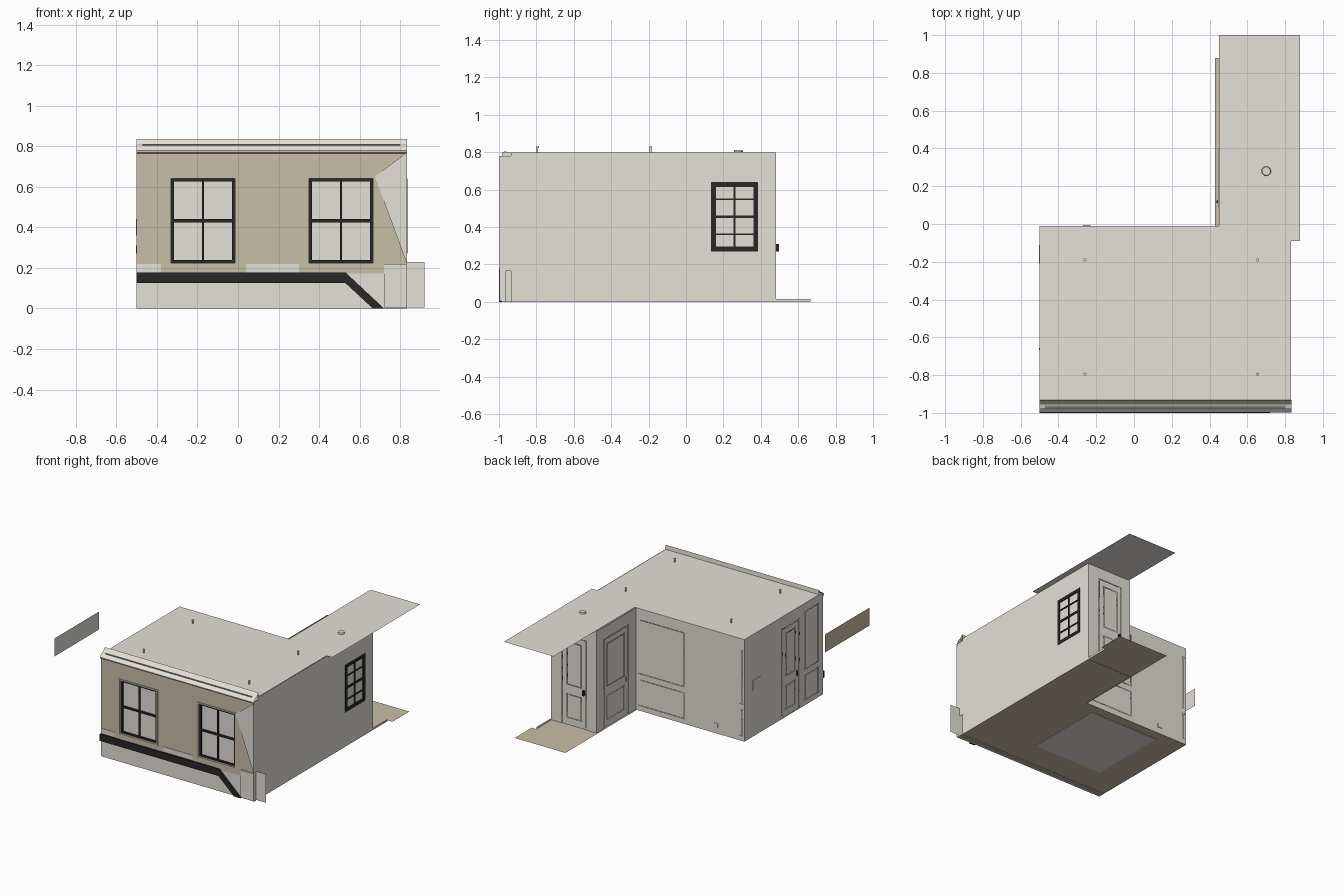
import bpy, bmesh, math

if "Cube" in bpy.data.objects:
    bpy.data.objects.remove(bpy.data.objects["Cube"])

def mat(name, c):
    m = bpy.data.materials.new(name)
    m.diffuse_color = (*c, 1)
    m.use_nodes = True
    m.node_tree.nodes["Principled BSDF"].inputs["Base Color"].default_value = m.diffuse_color
    return m

LIGHT = mat("warm light grey", (0.78, 0.75, 0.70))
TAN = mat("tan", (0.59, 0.51, 0.39))
BLACK = mat("black", (0.02, 0.02, 0.02))
CREAM = mat("cream", (0.84, 0.80, 0.72))
GROOVE = mat("dark grey", (0.25, 0.25, 0.23))

def make(name, bm, *mats):
    me = bpy.data.meshes.new(name)
    bm.to_mesh(me)
    bm.free()
    ob = bpy.data.objects.new(name, me)
    bpy.context.collection.objects.link(ob)
    for m in mats:
        me.materials.append(m)
    return ob

def place(axis, pos, u, v):
    """Point on a plane: axis x -> (y,z), y -> (x,z), z -> (x,y)."""
    return {"x": (pos, u, v), "y": (u, pos, v), "z": (u, v, pos)}[axis]

def sheet(name, axis, pos, pts, m):
    bm = bmesh.new()
    bm.faces.new([bm.verts.new(place(axis, pos, u, v)) for u, v in pts])
    return make(name, bm, m)

def rect(u0, u1, v0, v1):
    return [(u0, v0), (u1, v0), (u1, v1), (u0, v1)]

def slab(bm, axis, p0, p1, u0, u1, v0, v1):
    p0, p1 = sorted((p0, p1))
    lo, hi = place(axis, p0, u0, v0), place(axis, p1, u1, v1)
    for v in bmesh.ops.create_cube(bm, size=1)["verts"]:
        v.co = [lo[i] if v.co[i] < 0 else hi[i] for i in range(3)]

def box(name, axis, p0, p1, u0, u1, v0, v1, m):
    bm = bmesh.new()
    slab(bm, axis, p0, p1, u0, u1, v0, v1)
    return make(name, bm, m)

def border(u0, u1, v0, v1, w):
    """Four strips that make a rectangular frame."""
    return [(u0, u1, v0, v0 + w), (u0, u1, v1 - w, v1),
            (u0, u0 + w, v0 + w, v1 - w), (u1 - w, u1, v0 + w, v1 - w)]

def add_frame(bm, axis, p0, p1, u0, u1, v0, v1, w):
    for s in border(u0, u1, v0, v1, w):
        slab(bm, axis, p0, p1, *s)

def holed(name, axis, pos, bounds, holes, m):
    """Flat wall with rectangular openings."""
    us = sorted({bounds[0], bounds[1], *[h[i] for h in holes for i in (0, 1)]})
    vs = sorted({bounds[2], bounds[3], *[h[i] for h in holes for i in (2, 3)]})
    bm = bmesh.new()
    for a, b in zip(us, us[1:]):
        for c, d in zip(vs, vs[1:]):
            cu, cv = (a + b) / 2, (c + d) / 2
            if not any(h[0] < cu < h[1] and h[2] < cv < h[3] for h in holes):
                bm.faces.new([bm.verts.new(place(axis, pos, u, v)) for u, v in rect(a, b, c, d)])
    bmesh.ops.remove_doubles(bm, verts=bm.verts, dist=1e-5)
    return make(name, bm, m)

def window(name, axis, p0, p1, u0, u1, v0, v1, w, cols, rows, bar):
    bm = bmesh.new()
    add_frame(bm, axis, p0, p1, u0, u1, v0, v1, w)
    for i in range(1, cols):
        u = u0 + (u1 - u0) * i / cols
        slab(bm, axis, p0, p1, u - bar, u + bar, v0, v1)
    for j in range(1, rows):
        v = v0 + (v1 - v0) * j / rows
        b = bar * 1.5 if 2 * j == rows else bar * 0.8
        slab(bm, axis, p0, p1, u0, u1, v - b, v + b)
    make(name + "_frame", bm, BLACK)
    sheet(name + "_pane", axis, (p0 + p1) / 2, rect(u0, u1, v0, v1), LIGHT)

H = 0.80
# Ceiling, floor and rug
sheet("ceiling", "z", H, [(-.5, -.935), (.83, -.935), (.83, -.09), (.88, -.09), (.88, 1),
                          (.45, 1), (.45, -.01), (-.5, -.01)], LIGHT)
sheet("floor", "z", 0.003, [(-.5, -.965), (.83, -.965), (.83, .67), (.87, .67), (.87, .88),
                            (.43, .88), (.43, -.01), (-.5, -.01)], TAN)
box("rug", "z", 0.0, 0.006, -.28, .32, -.72, -.09, LIGHT)

# Plain walls
WINS = [(-.33, -.015, .225, .64), (.35, .665, .225, .64)]
SIDE = (.135, .385, .27, .64)
holed("right_wall", "x", .833, (-.935, .48, 0, H), [SIDE], LIGHT)
holed("inner_front_wall", "y", -.935, (-.5, .833, 0, H), WINS, LIGHT)
sheet("hall_skirting", "x", .833, rect(.48, .665, 0, .015), LIGHT)

# Panelled walls: grooves outside, raised mouldings inside
# (name, axis, position, inward direction, extent, panels, doors)
walls = [
    ("left_wall", "x", -.5, 1, (-.985, -.01),
     [(-.93, -.75, .28, .74), (-.93, -.75, .04, .24)], [(-.69, -.47)]),
    ("back_wall", "y", -.01, -1, (-.5, .44),
     [(.02, .42, .29, .72), (.02, .42, .04, .25), (-.49, -.46, .29, .72), (-.49, -.46, .04, .25)], []),
    ("hall_left_wall", "x", .44, 1, (-.01, .48), [], [(.09, .40)]),
    ("hall_end_wall", "y", .48, -1, (.44, .833), [], [(.52, .74)])]
for name, ax, p, s, (e0, e1), panels, doors in walls:
    strips = [q for r in panels for q in border(*r, .009)]
    knobs = bmesh.new()
    for a, b in doors:
        strips += border(a, b, .003, .71, .012)
        for v0, v1 in ((.06, .25), (.32, .66)):
            strips += border(a + .045, b - .045, v0, v1, .008)
        slab(knobs, ax, p - .002, p + .016, a + .022, a + .034, .27, .31)
    holed(name, ax, p, (e0, e1, 0, H), strips, LIGHT)
    bm = bmesh.new()
    for q in strips:
        slab(bm, ax, p + s * .004, p + s * .012, *q)
    make(name + "_mouldings", bm, LIGHT)
    if doors:
        make(name + "_door_handle", knobs, BLACK)
    else:
        knobs.free()
box("wall_control", "x", -.503, -.497, -.21, -.11, .36, .44, LIGHT)
box("back_socket", "y", -.012, -.006, -.27, -.23, .05, .08, LIGHT)

# Front facade: tan wall, flat casings, plinth
holed("facade_wall", "y", -.982, (-.5, .833, .17, .78), WINS, TAN)
box("plinth", "y", -.986, -.965, -.5, .833, 0, .218, LIGHT)
for i, (a, b, c, d) in enumerate(WINS):
    holed("casing_%d" % i, "y", -.989, (a - .05, b + .055, .172, .68), [(a, b, c, d)], TAN)
    bm = bmesh.new()
    add_frame(bm, "y", -.994, -.937, a - .012, b + .012, c - .012, d + .012, .012)
    make("window_reveal_%d" % i, bm, TAN)
    window("front_window_%d" % i, "y", -.978, -.958, a, b, c, d, .014, 2, 2, .005)
sheet("corner_flash", "y", -.9955, [(.675, .65), (.833, .22), (.833, .77)], LIGHT)
sheet("corner_return", "x", .833, rect(-.997, -.935, .165, .78), LIGHT)
sheet("side_panel", "y", -.965, rect(.833, .92, .005, .23), LIGHT)
box("lower_corner_block", "y", -.996, -.966, .72, .834, .005, .22, LIGHT)

# Sloping black handrail band
rail = [(-.5, .125), (.53, .125), (.665, 0), (.72, 0), (.53, .178), (-.5, .178)]
bm = bmesh.new()
f = bm.faces.new([bm.verts.new((x, -1, z)) for x, z in rail])
r = bmesh.ops.extrude_face_region(bm, geom=[f])
for v in r["geom"]:
    if isinstance(v, bmesh.types.BMVert):
        v.co.y = -.984
bmesh.ops.recalc_face_normals(bm, faces=bm.faces)
make("rail_band", bm, BLACK)

# Cornice profile swept along the front
prof = [(-.982, .765), (-.995, .77), (-.998, .78), (-.975, .803), (-.955, .81), (-.935, .835), (-.933, .80)]
bm = bmesh.new()
rows = [[bm.verts.new((x, y, z)) for y, z in prof] for x in (-.5, .834)]
for i in range(len(prof) - 1):
    bm.faces.new([rows[0][i], rows[1][i], rows[1][i + 1], rows[0][i + 1]])
make("cornice", bm, CREAM)
box("cornice_groove", "y", -.974, -.96, -.47, .80, .803, .808, GROOVE)

# Side window
window("side_window", "x", .822, .836, *SIDE, .025, 2, 4, .005)

# Ceiling hooks and hall lamp
bm = bmesh.new()
for x in (-.26, .655):
    for y in (-.795, -.19):
        for z, rad, h in ((.815, .005, .03), (.826, .008, .008)):
            q = bmesh.ops.create_cone(bm, cap_ends=True, segments=12, radius1=rad, radius2=rad, depth=h)
            bmesh.ops.translate(bm, verts=q["verts"], vec=(x, y, z))
make("ceiling_hooks", bm, LIGHT)
bm = bmesh.new()
q = bmesh.ops.create_cone(bm, cap_ends=True, segments=20, radius1=.025, radius2=.022, depth=.012)
bmesh.ops.translate(bm, verts=q["verts"], vec=(.70, .28, .807))
make("hall_lamp", bm, LIGHT)

# Detached board: grey towards the room, tan outside
sheet("board_inner_face", "x", -.919, rect(-.96, -.41, .66, .80), LIGHT)
sheet("board_outer_face", "x", -.92, rect(-.96, -.41, .66, .80), TAN)
